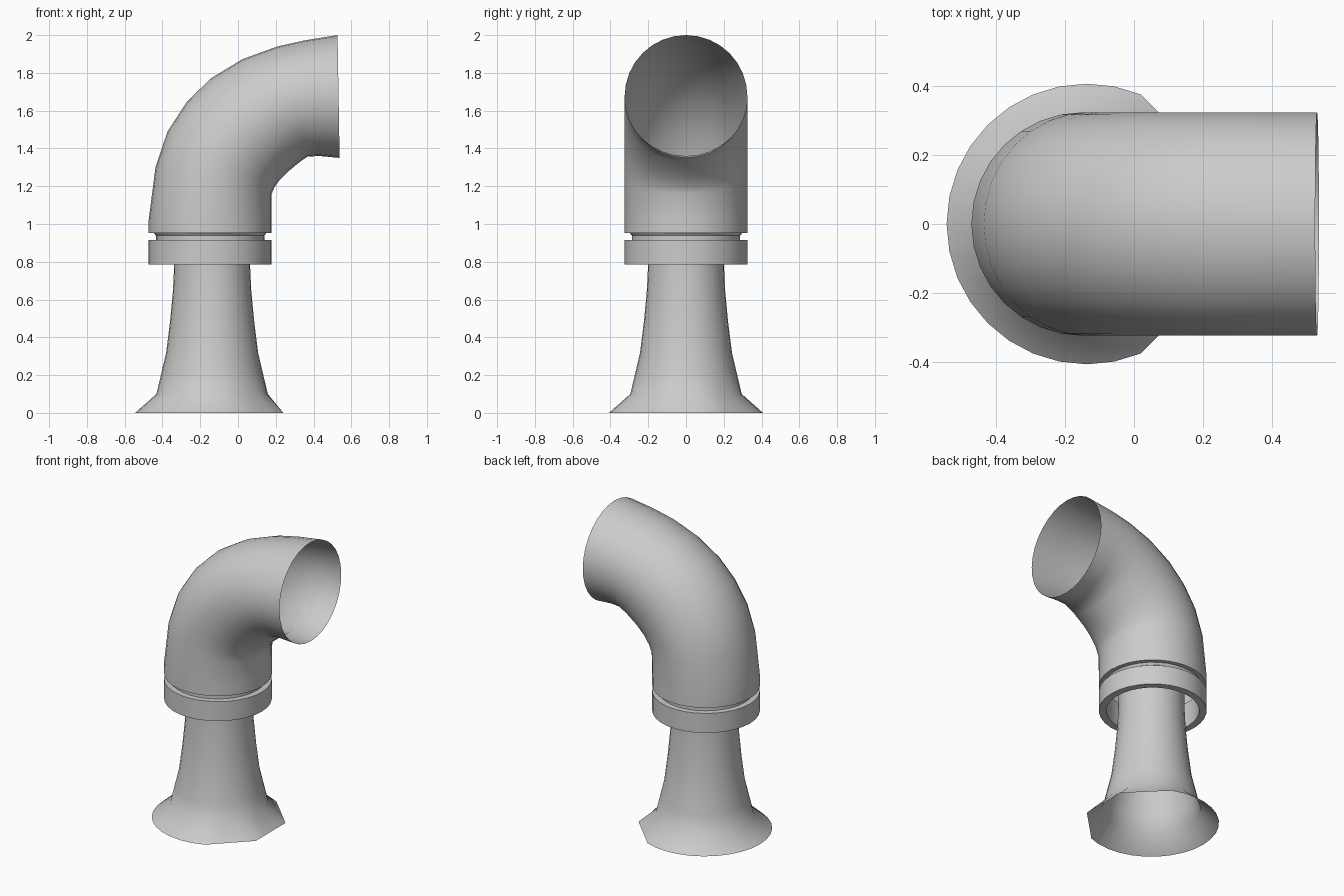
import bpy, bmesh, math

if "Cube" in bpy.data.objects:
    bpy.data.objects.remove(bpy.data.objects["Cube"])

AXIS_X = -0.137   # stem axis
HEAD_X = -0.1475  # collar and elbow axis


def loft(name, rings, angle=40):
    """Skin a list of equal-length point rings into one open, smooth-shaded shell."""
    bm = bmesh.new()
    loops = [[bm.verts.new(p) for p in ring] for ring in rings]
    n = len(loops[0])
    for a, b in zip(loops, loops[1:]):
        for i in range(n):
            j = (i + 1) % n
            bm.faces.new((a[i], a[j], b[j], b[i]))
    bmesh.ops.recalc_face_normals(bm, faces=bm.faces)
    mesh = bpy.data.meshes.new(name)
    bm.to_mesh(mesh)
    bm.free()
    obj = bpy.data.objects.new(name, mesh)
    bpy.context.collection.objects.link(obj)
    bpy.ops.object.select_all(action='DESELECT')
    obj.select_set(True)
    bpy.context.view_layer.objects.active = obj
    bpy.ops.object.shade_smooth_by_angle(angle=math.radians(angle))
    return obj


def circle(cx, r, z, n):
    return [(cx + r * math.cos(2 * math.pi * i / n),
             r * math.sin(2 * math.pi * i / n), z) for i in range(n)]


def rim(cx, r, n):
    """Bottom rim: round, but with three 45 degree straight chords on the +x side."""
    pts = []
    for i in range(n):
        a = 360 * i / n
        if a > 180:
            a -= 360
        k = r
        if abs(a) < 67.5:
            mid = 45 * round(a / 45)
            k *= math.cos(math.radians(22.5)) / math.cos(math.radians(a - mid))
        pts.append((cx + k * math.cos(math.radians(a)), k * math.sin(math.radians(a)), 0))
    return pts


def tilted(outer, inner, ry, n):
    """Elliptical ring whose in-plane diameter runs from outer to inner (x, z)."""
    cx, cz = (outer[0] + inner[0]) / 2, (outer[1] + inner[1]) / 2
    dx, dz = (inner[0] - outer[0]) / 2, (inner[1] - outer[1]) / 2
    pts = []
    for i in range(n):
        a = 2 * math.pi * i / n
        pts.append((cx + dx * math.cos(a), ry * math.sin(a), cz + dz * math.cos(a)))
    return pts


# Flared stem, open at the bottom
stem = [(0.295, 0.10), (0.27, 0.205), (0.243, 0.32), (0.222, 0.49),
        (0.207, 0.65), (0.201, 0.78), (0.20, 0.95)]
loft("flared_stem", [rim(AXIS_X, 0.408, 32)] + [circle(AXIS_X, r, z, 32) for r, z in stem])

# Collar ring with the recessed neck above it
collar = [(0.28, 0.95), (0.28, 0.785), (0.325, 0.785), (0.325, 0.915),
          (0.287, 0.915), (0.287, 0.938), (0.297, 0.952), (0.325, 0.952)]
loft("collar", [circle(HEAD_X, r, z, 32) for r, z in collar], 30)

# Bent cowl: outer and inner bend points in the xz plane
bend = [((-0.473, 0.952), (0.178, 0.952)), ((-0.473, 1.02), (0.178, 1.02)),
        ((-0.437, 1.30), (0.178, 1.16)), ((-0.373, 1.49), (0.193, 1.195)),
        ((-0.272, 1.645), (0.222, 1.235)), ((-0.145, 1.77), (0.262, 1.275)),
        ((0.024, 1.873), (0.325, 1.327)), ((0.209, 1.94), (0.368, 1.357)),
        ((0.357, 1.973), (0.43, 1.36)), ((0.527, 2.0), (0.538, 1.35))]
loft("bent_cowl", [tilted(o, i, 0.325, 32) for o, i in bend])
